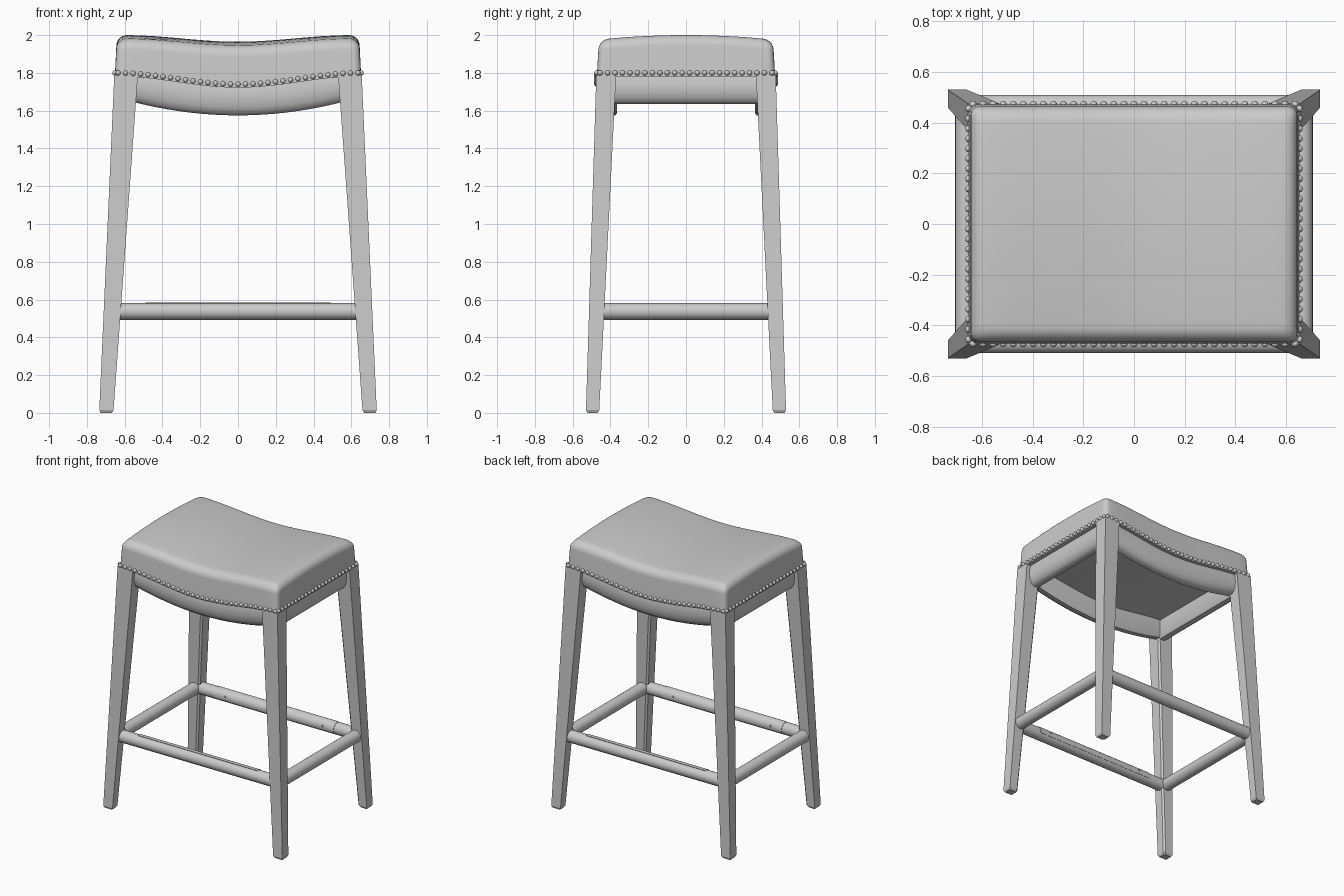
import bpy, bmesh, math
from math import pi, cos, sin, sqrt

if "Cube" in bpy.data.objects:
    bpy.data.objects.remove(bpy.data.objects["Cube"], do_unlink=True)

grey = bpy.data.materials.new("plain_grey")
grey.use_nodes = True
grey.diffuse_color = (0.6, 0.6, 0.6, 1)
grey.node_tree.nodes["Principled BSDF"].inputs["Base Color"].default_value = (0.6, 0.6, 0.6, 1)

HX, HY = 0.652, 0.472      # half size of the seat


def finish(name, bm, angle=35):
    bmesh.ops.remove_doubles(bm, verts=bm.verts, dist=1e-5)
    bmesh.ops.recalc_face_normals(bm, faces=bm.faces)
    mesh = bpy.data.meshes.new(name)
    bm.to_mesh(mesh)
    bm.free()
    mesh.materials.append(grey)
    ob = bpy.data.objects.new(name, mesh)
    bpy.context.collection.objects.link(ob)
    bpy.ops.object.select_all(action='DESELECT')
    ob.select_set(True)
    bpy.context.view_layer.objects.active = ob
    bpy.ops.object.shade_smooth_by_angle(angle=math.radians(angle))
    return ob


def loft(name, rings, angle=35, caps=True):
    """Skin a list of closed rings that have equal point counts."""
    bm = bmesh.new()
    vs = [[bm.verts.new(p) for p in ring] for ring in rings]
    n = len(vs[0])
    for a, b in zip(vs, vs[1:]):
        for i in range(n):
            j = (i + 1) % n
            bm.faces.new((a[i], a[j], b[j], b[i]))
    if caps:
        bm.faces.new(vs[0])
        bm.faces.new(vs[-1])
    return finish(name, bm, angle)


def nail_z(x):
    return 1.8 - 0.03 * (1 + cos(pi * min(1, abs(x) / 0.65)))


def seat_bottom(x):
    return nail_z(x) - 0.018


def seat_top(x, y):
    return 2.0 - 0.0175 * (1 + cos(pi * min(1, abs(x) / 0.6))) - 0.025 * (y / HY) ** 2


# Saddle seat: rounded rectangle rings from the bottom centre to the top centre
def outline(inset):
    r, pts = 0.035, []
    cx, cy = HX - r, HY - r
    corners = [(cx, cy, 0), (-cx, cy, 1), (-cx, -cy, 2), (cx, -cy, 3)]
    for k, (x, y, q) in enumerate(corners):
        for i in range(5):
            a = (q + i / 4) * pi / 2
            pts.append((x + r * cos(a), y + r * sin(a)))
        nx, ny, nq = corners[(k + 1) % 4]
        a = (q + 1) * pi / 2
        for i in range(1, 20):
            t = i / 20
            pts.append((x + (nx - x) * t + r * cos(a), y + (ny - y) * t + r * sin(a)))
    return [(x * (HX - inset) / HX, y * (HY - inset) / HY) for x, y in pts]


edge = outline(0)
rings = [[(x * s, y * s, seat_bottom(x * s)) for x, y in edge]
         for s in (0.0, 0.25, 0.5, 0.75, 0.96, 1.0)]
R = 0.055
for i in range(8):
    a = i / 7 * pi / 2
    inset = 0.008 + R * (1 - cos(a))
    drop = R * (1 - sin(a))
    rings.append([(x, y, seat_top(x, y) - drop) for x, y in outline(inset)])
inner = outline(0.008 + R)
for s in (0.9, 0.75, 0.6, 0.45, 0.3, 0.15, 0.0):
    rings.append([(x * s, y * s, seat_top(x * s, y * s)) for x, y in inner])
loft("seat_cushion", rings, 50, caps=False)

# Nail heads along the lower edge of the seat
bm = bmesh.new()


def add_nail(x, y, z):
    made = bmesh.ops.create_uvsphere(bm, u_segments=10, v_segments=6, radius=0.014)
    bmesh.ops.translate(bm, verts=made["verts"], vec=(x, y, z))


for side in (-1, 1):
    for i in range(33):
        x = -0.635 + 1.27 * i / 32
        add_nail(x, side * HY, nail_z(x))
    for i in range(24):
        add_nail(side * HX, -0.455 + 0.91 * i / 23, 1.8)
finish("nail_heads", bm, 60)


# Splayed tapered legs, square with a chamfered inner corner
def leg(name, sx, sy):
    def ring(z, shrink=0.0):
        t = z / 1.79
        ox, oy = 0.735 - 0.08 * t - shrink, 0.53 - 0.055 * t - shrink
        ix, iy = 0.66 - 0.13 * t + shrink, 0.46 - 0.09 * t + shrink
        c = 0.012
        pts = [(ox, oy), (ix, oy), (ix, iy + c), (ix + c, iy), (ox, iy)]
        return [(sx * x, sy * y, z) for x, y in pts]
    loft(name, [ring(0, 0.008), ring(0.015), ring(1.79)], 20)


for sx, lr in ((1, "left"), (-1, "right")):
    for sy, fb in ((-1, "front"), (1, "back")):
        leg(f"{fb}_{lr}_leg", sx, sy)


# Aprons: softly rounded boards swept between the legs
SECTION = [(0.0, 1.0), (0.008, 0.75), (0.008, 0.5), (0.0, 0.25), (-0.015, 0.08),
           (-0.035, 0.0), (-0.07, 0.0), (-0.08, 0.08), (-0.08, 1.0)]


def apron(name, half, offset, low, high, place):
    rings = []
    for i in range(25):
        u = -half + 2 * half * i / 24
        lo, hi = low(u), high(u)
        rings.append([place(u, offset + d, lo + (hi - lo) * t) for d, t in SECTION])
    loft(name, rings, 50)


for s, fb, lr in ((-1, "front", "right"), (1, "back", "left")):
    apron(fb + "_apron", 0.56, 0.445, lambda u: 1.575 + 0.065 * (u / 0.53) ** 2,
          lambda u: nail_z(u), lambda u, d, z: (u, s * d, z))
    apron(lr + "_apron", 0.41, 0.622, lambda u: 1.635,
          lambda u: 1.785, lambda u, d, z: (s * d, u, z))

# Round stretchers, with a curved metal footplate on the long ones
ZS, RS = 0.537, 0.044


def circle(r, place):
    return [place(r * cos(2 * pi * i / 24), ZS + r * sin(2 * pi * i / 24)) for i in range(24)]


def plate_section(u, s):
    arc = [(-20 + 125 * i / 12) * pi / 180 for i in range(13)]
    pts = [(0.0475, a) for a in arc] + [(RS - 0.002, a) for a in reversed(arc)]
    return [(u, s * (0.465 - r * cos(a)), ZS + r * sin(a)) for r, a in pts]


for s, fb, lr in ((-1, "front", "right"), (1, "back", "left")):
    loft(fb + "_stretcher", [circle(RS, lambda d, z: (u, s * 0.465 + d, z)) for u in (-0.66, 0.66)])
    loft(lr + "_stretcher", [circle(RS, lambda d, z: (s * 0.661 + d, u, z)) for u in (-0.46, 0.46)])
    loft(fb + "_footplate", [plate_section(u, s) for u in (-0.49, 0.49)])
    # Screw heads on the inner face of the plate
    bm = bmesh.new()
    for x in (-0.4, 0.4):
        made = bmesh.ops.create_uvsphere(bm, u_segments=8, v_segments=6, radius=0.007)
        bmesh.ops.translate(bm, verts=made["verts"], vec=(x, s * (0.465 - 0.045), ZS + 0.01))
    finish(fb + "_footplate_screws", bm, 60)
